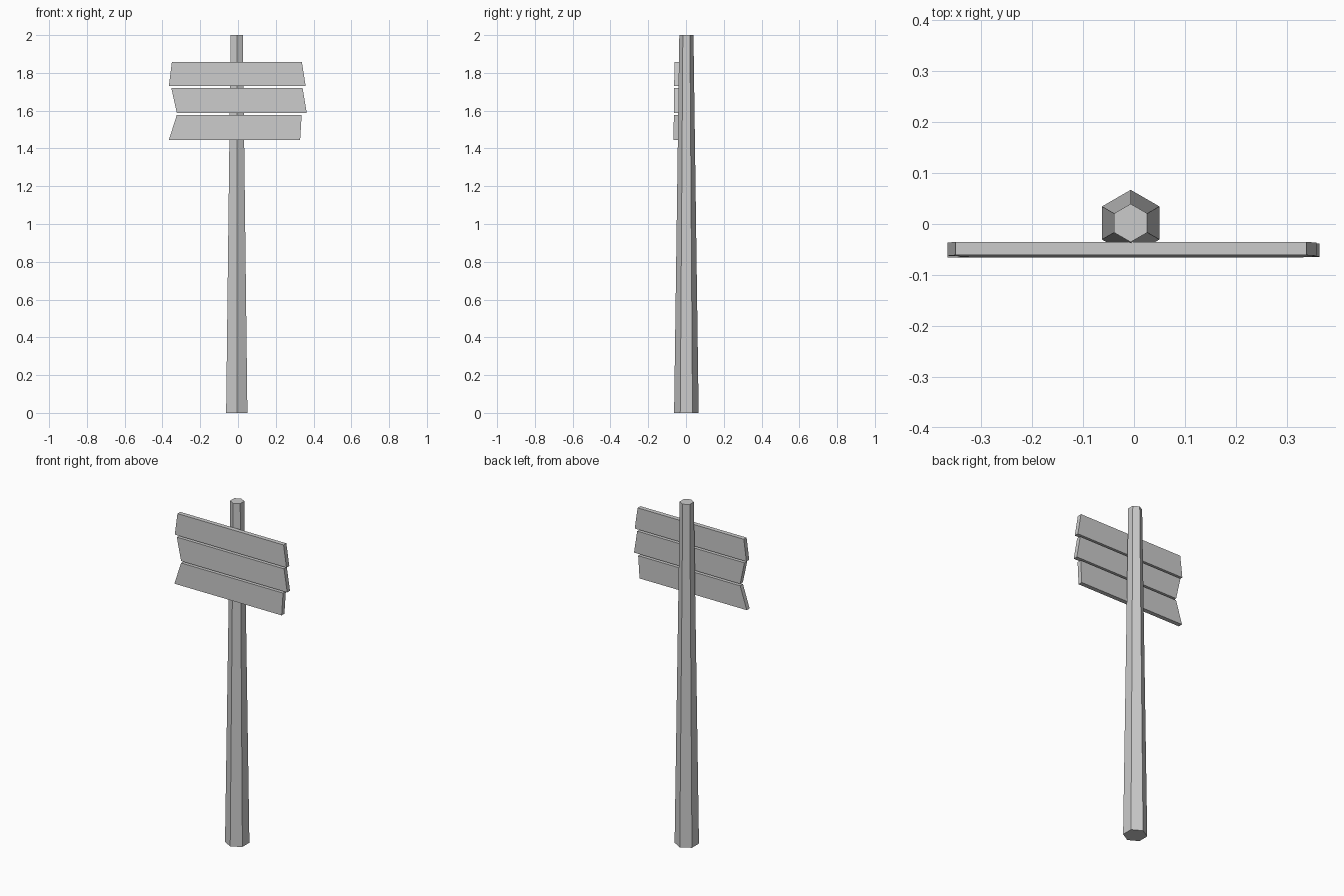
import bpy
import bmesh
import math

cube = bpy.data.objects.get("Cube")
if cube:
    bpy.data.objects.remove(cube, do_unlink=True)

# One plain grey for the whole signpost
GREY = (0.6, 0.6, 0.6, 1.0)
grey = bpy.data.materials.new("plain grey")
grey.use_nodes = True
grey.diffuse_color = GREY
grey.node_tree.nodes["Principled BSDF"].inputs["Base Color"].default_value = GREY


def add_object(name, bm):
    bmesh.ops.recalc_face_normals(bm, faces=bm.faces)
    mesh = bpy.data.meshes.new(name)
    bm.to_mesh(mesh)
    bm.free()
    mesh.materials.append(grey)
    obj = bpy.data.objects.new(name, mesh)
    bpy.context.collection.objects.link(obj)
    return obj


# Tapered six-sided post with a corner facing the front
bm = bmesh.new()
bmesh.ops.create_cone(bm, cap_ends=True, segments=6,
                      radius1=0.065, radius2=0.0375, depth=2)
post = add_object("post", bm)
for v in post.data.vertices:
    x, y = v.co.x, v.co.y
    # put the corners on the y axis whatever the starting angle
    r = math.hypot(x, y)
    step = round((math.atan2(y, x) - math.pi / 6) / (math.pi / 3) + 0.01)
    a = math.pi / 6 + step * math.pi / 3
    v.co = (r * math.cos(a) - 0.0065, r * math.sin(a) + 0.002, v.co.z + 1)


# Planks lean back along the taper of the post
def front_y(z):
    return -0.066 + (z - 1.445) * 0.012


def add_plank(name, bottom, top, bottom_x, top_x, thickness=0.026):
    bm = bmesh.new()
    outline = [(bottom_x[0], bottom), (bottom_x[1], bottom),
               (top_x[1], top), (top_x[0], top)]
    face = bm.faces.new([bm.verts.new((x, front_y(z), z)) for x, z in outline])
    back = bmesh.ops.extrude_face_region(bm, geom=[face], use_keep_orig=True)
    verts = [g for g in back["geom"] if isinstance(g, bmesh.types.BMVert)]
    bmesh.ops.translate(bm, verts=verts, vec=(0, thickness, 0))
    return add_object(name, bm)


add_plank("top_plank", 1.731, 1.858, (-0.366, 0.358), (-0.350, 0.338))
add_plank("middle_plank", 1.588, 1.720, (-0.324, 0.364), (-0.353, 0.342))
add_plank("bottom_plank", 1.445, 1.577, (-0.366, 0.329), (-0.324, 0.337))
